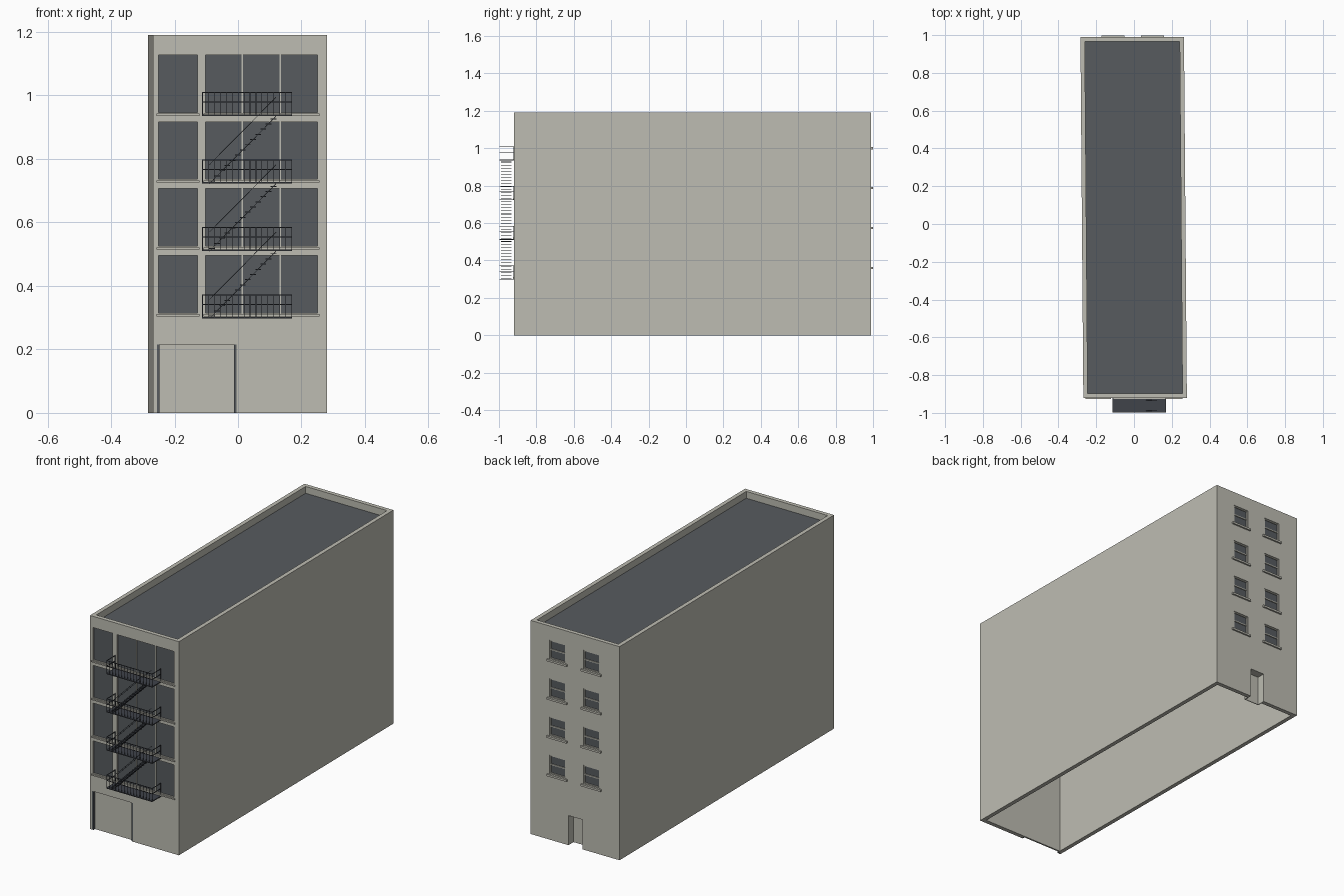
import bpy, bmesh
from mathutils import Matrix, Vector

cube = bpy.data.objects.get("Cube")
if cube:
    bpy.data.objects.remove(cube, do_unlink=True)


def material(name, rgb):
    m = bpy.data.materials.new(name)
    m.use_nodes = True
    m.diffuse_color = (*rgb, 1)
    m.node_tree.nodes["Principled BSDF"].inputs["Base Color"].default_value = (*rgb, 1)
    return m


STONE = material("pale stone", (0.51, 0.505, 0.445))
SLATE = material("dark slate", (0.095, 0.105, 0.114))
IRON = material("dark iron", (0.05, 0.056, 0.068))


def add_box(bm, x0, x1, y0, y1, z0, z1):
    size = Matrix.Diagonal((x1 - x0, y1 - y0, z1 - z0, 1))
    mid = Matrix.Translation(((x0 + x1) / 2, (y0 + y1) / 2, (z0 + z1) / 2))
    return bmesh.ops.create_cube(bm, size=1, matrix=mid @ size)["verts"]


def add_bar(bm, a, b, width, height):
    """Thin bar between two points in an x-z plane."""
    a, b = Vector(a), Vector(b)
    d = b - a
    turn = d.to_track_quat('X', 'Z').to_matrix().to_4x4()
    bmesh.ops.create_cube(bm, size=1, matrix=Matrix.Translation((a + b) / 2) @ turn
                          @ Matrix.Diagonal((d.length, width, height, 1)))


def finish(name, bm, mat):
    me = bpy.data.meshes.new(name)
    bm.to_mesh(me)
    bm.free()
    me.materials.append(mat)
    ob = bpy.data.objects.new(name, me)
    bpy.context.collection.objects.link(ob)
    return ob


def boxes(name, mat, items):
    bm = bmesh.new()
    for item in items:
        add_box(bm, *item)
    return finish(name, bm, mat)


FRONT, BACK, HALF, TOP, ROOF, WALL = -0.92, 0.99, 0.274, 1.19, 1.15, 0.023


def skew(ob):
    """The plan is a slight parallelogram."""
    for v in ob.data.vertices:
        v.co.x += -0.0015 - 0.008 * v.co.y
    return ob


def carve(ob, cutter):
    mod = ob.modifiers.new("carve", 'BOOLEAN')
    mod.operation, mod.solver, mod.object = 'DIFFERENCE', 'EXACT', cutter
    cutter.hide_render = True
    deps = bpy.context.evaluated_depsgraph_get()
    deps.update()
    me = bpy.data.meshes.new_from_object(ob.evaluated_get(deps))
    ob.modifiers.clear()
    ob.data = me
    bpy.data.objects.remove(cutter, do_unlink=True)


# Opening layout
front_rows = [0.315 + 0.2105 * i for i in range(4)]
back_rows = [0.366 + 0.2135 * i for i in range(4)]
front_spans = [(-0.25, -0.128), (-0.102, 0.25)]
back_spans = [(-0.16, -0.061), (0.05, 0.148)]
FH, BH, POCKET = 0.181, 0.105, 0.012
garage = (-0.255, -0.004, 0.215)
rear_door = (-0.055, 0.031, 0.165)

# Hollow walls, open at the bottom and above the roof
walls = skew(boxes("building_walls", STONE, [(-HALF, HALF, FRONT, BACK, 0, TOP)]))
inner = (-HALF + WALL, HALF - WALL, FRONT + WALL, BACK - WALL)
carve(walls, skew(boxes("hollow_cutter", STONE, [(*inner, -0.1, ROOF - 0.02)])))
carve(walls, skew(boxes("roof_cutter", STONE, [(*inner, ROOF, TOP + 0.1)])))

# Window and door openings
cuts = [(a, b, FRONT - 0.05, FRONT + POCKET, z, z + FH) for z in front_rows for a, b in front_spans]
cuts += [(a, b, BACK - POCKET, BACK + 0.05, z, z + BH) for z in back_rows for a, b in back_spans]
cuts.append((garage[0], garage[1], FRONT - 0.05, FRONT + 0.018, -0.05, garage[2]))
cuts.append((rear_door[0], rear_door[1], BACK - 0.1, BACK + 0.05, -0.05, rear_door[2]))
carve(walls, boxes("opening_cutter", STONE, cuts))

# Roof surface
skew(boxes("roof_surface", SLATE, [(*inner, ROOF - 0.002, ROOF + 0.002)]))

# Front glazing, mullions and sills
gy = FRONT + POCKET
boxes("front_glass", SLATE, [(a, b, gy - 0.004, gy, z, z + FH)
                             for z in front_rows for a, b in front_spans])
boxes("front_mullions", STONE, [(x - 0.0025, x + 0.0025, gy - 0.008, gy, z, z + FH)
                                for z in front_rows for x in (0.014, 0.133)])
boxes("front_sills", STONE, [(a - 0.007, b + 0.007, FRONT - 0.006, FRONT + 0.004, z - 0.011, z - 0.004)
                             for z in front_rows for a, b in front_spans])

# Back sash windows
gy = BACK - POCKET
glass, frames, sills = [], [], []
for z in back_rows:
    for a, b in back_spans:
        mid, t = z + BH / 2, 0.006
        glass.append((a, b, gy, gy + 0.003, z, z + BH))
        frames += [(x, x + t, gy, gy + 0.008, z, z + BH) for x in (a, b - t)]
        frames += [(a, b, gy, gy + 0.008, h, h + t) for h in (z, mid - t / 2, z + BH - t)]
        sills.append((a - 0.012, b + 0.012, BACK - 0.004, BACK + 0.009, z - 0.012, z - 0.001))
boxes("back_glass", SLATE, glass)
boxes("back_sashes", STONE, frames)
boxes("back_sills", STONE, sills)

# Front shutter with side guides
a, b, h = garage
boxes("garage_shutter", STONE, [(a, b, FRONT + 0.014, FRONT + 0.018, 0, h)])
boxes("shutter_guides", SLATE, [(x, x + 0.008, FRONT + 0.001, FRONT + 0.014, 0, h)
                                for x in (a, b - 0.008)])

# Deep rear doorway
a, b, h = rear_door
y0, y1 = BACK - 0.045, BACK - WALL
boxes("rear_door_recess", STONE, [(a - 0.004, a, y0, y1, 0, h), (b, b + 0.004, y0, y1, 0, h),
                                  (a - 0.004, b + 0.004, y0, y1, h, h + 0.004),
                                  (a - 0.004, b + 0.004, y0 - 0.004, y0, 0, h + 0.004)])

# Fire escape balconies
X0, X1, Y0, Y1 = -0.113, 0.17, -0.998, FRONT
levels = [0.297 + 0.2125 * i for i in range(4)]
decks, rails, posts = [], [], []
for z in levels:
    decks.append((X0, X1, Y0, Y1, z, z + 0.005))
    for h in (0.043, 0.073):
        rails.append((X0, X1, Y0, Y0 + 0.003, z + h, z + h + 0.003))
        rails += [(x, x + 0.003, Y0, Y1, z + h, z + h + 0.003) for x in (X0, X1 - 0.003)]
    for i in range(16):
        x = X0 + i * (X1 - X0 - 0.002) / 15
        posts.append((x, x + 0.002, Y0, Y0 + 0.002, z, z + 0.074))
    posts += [(x, x + 0.002, Y1 - 0.004, Y1 - 0.002, z, z + 0.074) for x in (X0, X1 - 0.002)]
boxes("balcony_decks", IRON, decks)
boxes("balcony_rails", IRON, rails)
boxes("balcony_posts", IRON, posts)

# Stairs between balconies
STEPS, SX0, SX1 = 13, -0.09, 0.12
treads, bm = [], bmesh.new()
for low, high in zip(levels, levels[1:]):
    for i in range(STEPS):
        f = (i + 0.5) / STEPS
        x, z = SX0 + f * (SX1 - SX0), low + f * (high - low)
        treads.append((x - 0.009, x + 0.009, Y0 + 0.008, Y1 - 0.012, z - 0.0015, z + 0.0015))
    for y in (Y0 + 0.009, Y1 - 0.013):
        for lift in (0, 0.06):
            add_bar(bm, (SX0, y, low + lift), (SX1, y, high + lift), 0.002, 0.002)
finish("stair_stringers_and_handrails", bm, IRON)
boxes("stair_treads", IRON, treads)
